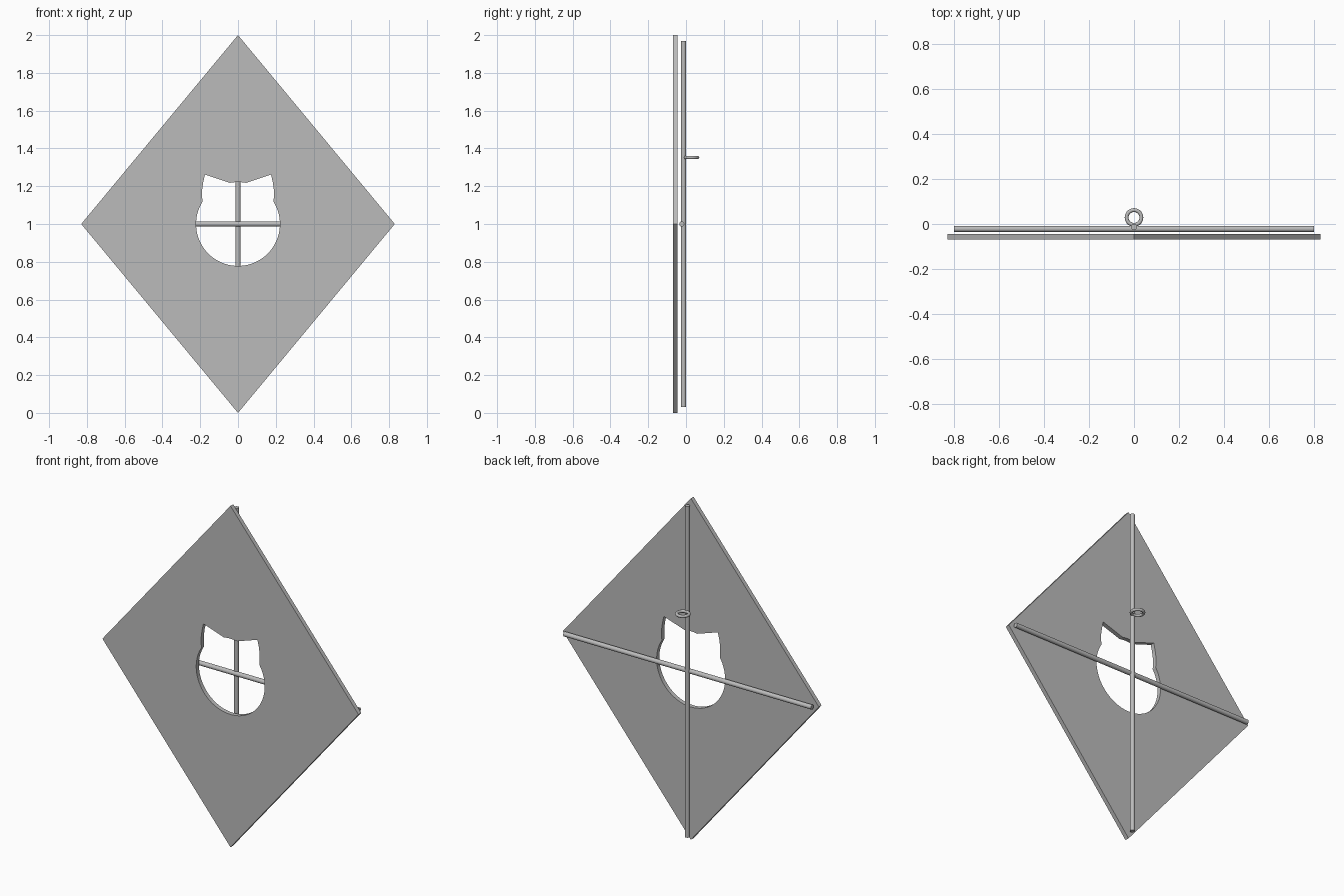
import bpy, bmesh, math
from mathutils import Matrix, Vector

old = bpy.data.objects.get("Cube")
if old:
    bpy.data.objects.remove(old, do_unlink=True)

# Single grey material
grey = bpy.data.materials.new("plain grey")
grey.use_nodes = True
colour = (0.5, 0.5, 0.5, 1)
grey.diffuse_color = colour
grey.node_tree.nodes["Principled BSDF"].inputs["Base Color"].default_value = colour


def finish(name, bm, smooth=False):
    bmesh.ops.recalc_face_normals(bm, faces=bm.faces)
    mesh = bpy.data.meshes.new(name)
    bm.to_mesh(mesh)
    bm.free()
    mesh.materials.append(grey)
    obj = bpy.data.objects.new(name, mesh)
    bpy.context.collection.objects.link(obj)
    if smooth:
        bpy.ops.object.select_all(action="DESELECT")
        obj.select_set(True)
        bpy.context.view_layer.objects.active = obj
        bpy.ops.object.shade_smooth_by_angle(angle=math.radians(40))
    return obj


def arc(start, end, steps, radius=0.222):
    angles = [math.radians(start + (end - start) * i / steps) for i in range(steps + 1)]
    return [(radius * math.cos(a), 1 + radius * math.sin(a)) for a in angles]


# Diamond panel with an eared round opening
FRONT, THICK = -0.07, 0.025
diamond = [(0, 0), (0.83, 1), (0, 2), (-0.83, 1)]
ear = [(-0.175, 1.262), (-0.184, 1.222), (-0.19, 1.18), (-0.19, 1.15)]
opening = arc(148, 392, 56) + [(-x, z) for x, z in reversed(ear)]
opening += arc(79, 101, 6) + ear

bm = bmesh.new()
for outline in (diamond, opening):
    verts = [bm.verts.new((x, FRONT, z)) for x, z in outline]
    for a, b in zip(verts, verts[1:] + verts[:1]):
        bm.edges.new((a, b))
bmesh.ops.triangle_fill(bm, use_beauty=True, edges=bm.edges[:], normal=(0, -1, 0))
back = bmesh.ops.extrude_face_region(bm, geom=bm.faces[:], use_keep_orig=True)
moved = [g for g in back["geom"] if isinstance(g, bmesh.types.BMVert)]
bmesh.ops.translate(bm, verts=moved, vec=(0, THICK, 0))
finish("diamond_panel", bm)


# Crossed spars behind the panel
def rod(name, centre, length, axis):
    bm = bmesh.new()
    turn = Vector((0, 0, 1)).rotation_difference(Vector(axis)).to_matrix().to_4x4()
    bmesh.ops.create_cone(bm, cap_ends=True, segments=16, radius1=0.0135, radius2=0.0135,
                          depth=length, matrix=Matrix.Translation(centre) @ turn)
    finish(name, bm, True)


rod("upright_spar", (0, -0.013, 1), 1.94, (0, 0, 1))
rod("cross_spar", (0, -0.022, 1), 1.605, (1, 0, 0))

# String ring lying flat behind the upright spar
bm = bmesh.new()
place = Matrix.Translation((0, 0.029, 1.352))
section = [bm.verts.new(place @ Vector((0.033 + 0.0085 * math.cos(a), 0, 0.0085 * math.sin(a))))
           for a in (math.tau * i / 12 for i in range(12))]
edges = [bm.edges.new((a, b)) for a, b in zip(section, section[1:] + section[:1])]
bmesh.ops.spin(bm, geom=section + edges, cent=place.translation, axis=(0, 0, 1),
               angle=math.tau, steps=32, use_merge=True)
bmesh.ops.remove_doubles(bm, verts=bm.verts[:], dist=0.0001)
finish("string_ring", bm, True)
